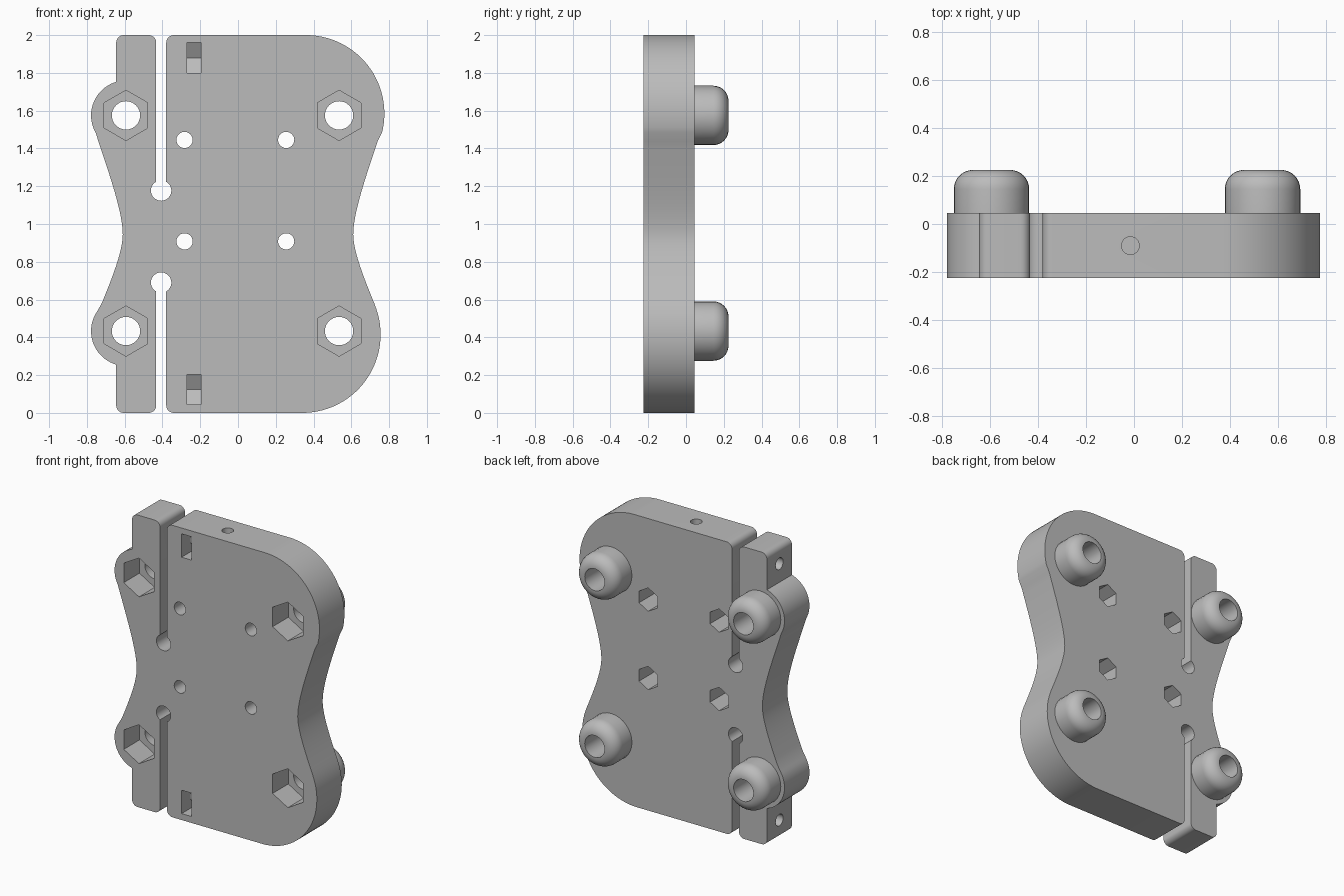
import bpy, bmesh
from math import sin, cos, radians, pi
from mathutils import Vector
from mathutils.geometry import interpolate_bezier

if "Cube" in bpy.data.objects:
    bpy.data.objects.remove(bpy.data.objects["Cube"], do_unlink=True)

FRONT, BACK, BOSS_TOP = -0.225, 0.045, 0.225
MID = (FRONT + BACK) / 2

grey = bpy.data.materials.new("plain grey")
grey.use_nodes = True
grey.diffuse_color = (0.5, 0.5, 0.5, 1)
grey.node_tree.nodes["Principled BSDF"].inputs["Base Color"].default_value = (0.5, 0.5, 0.5, 1)


def finish(name, bm):
    bmesh.ops.recalc_face_normals(bm, faces=bm.faces)
    mesh = bpy.data.meshes.new(name)
    bm.to_mesh(mesh)
    bm.free()
    mesh.materials.append(grey)
    obj = bpy.data.objects.new(name, mesh)
    bpy.context.collection.objects.link(obj)
    return obj


def prism(name, points, vec):
    """Extrude a closed 3D polygon along vec."""
    bm = bmesh.new()
    face = bm.faces.new([bm.verts.new(p) for p in points])
    ext = bmesh.ops.extrude_face_region(bm, geom=[face], use_keep_orig=True)
    moved = [g for g in ext["geom"] if isinstance(g, bmesh.types.BMVert)]
    bmesh.ops.translate(bm, verts=moved, vec=vec)
    return finish(name, bm)


def arc(cx, cz, r, a0, a1, n=8):
    return [(cx + r * cos(radians(a0 + (a1 - a0) * i / n)),
             cz + r * sin(radians(a0 + (a1 - a0) * i / n))) for i in range(n + 1)]


def waist(side):
    """Inner points of the concave side, from bottom to top."""
    mid = Vector((0.61, 0.945))
    low = interpolate_bezier(Vector((0.736, 0.545)), Vector((0.676, 0.69)), Vector((0.61, 0.85)), mid, 14)
    high = interpolate_bezier(mid, Vector((0.61, 1.065)), Vector((0.685, 1.275)), Vector((0.755, 1.485)), 14)
    return [(side * p.x, p.y) for p in low[1:] + high[1:-1]]


def ring(cx, cz, r, y, n, start=0.0):
    return [(cx + r * cos(start + 2 * pi * i / n), y, cz + r * sin(start + 2 * pi * i / n)) for i in range(n)]


# Plate outline, including the slots with round ends
SLOT, STRIP, C = -0.407, -0.593, 0.04
outline = (arc(-0.34, C, C, 180, 270)
           + arc(0.34, 0.415, 0.415, -90, 19, 28)
           + waist(1)
           + arc(0.36, 1.585, 0.415, -14, 90, 28)
           + arc(-0.34, 2 - C, C, 90, 180)
           + arc(SLOT, 1.177, 0.054, 60.6, -240.6, 28)
           + arc(-0.473, 2 - C, C, 0, 90)
           + arc(-0.605, 2 - C, C, 90, 180)
           + arc(STRIP, 1.575, 0.185, 106.3, 210, 20)
           + waist(-1)[::-1]
           + arc(STRIP, 0.433, 0.185, 146, 253.7, 20)
           + arc(-0.605, C, C, 180, 270)
           + arc(-0.473, C, C, 270, 360)
           + arc(SLOT, 0.69, 0.054, 240.6, -60.6, 28))
plate = prism("plate", [(x, FRONT, z) for x, z in outline], (0, BACK - FRONT, 0))

cutters = []


def cut(points, vec):
    cutters.append(prism("cutter", points, vec))


# Corner bolt holes with hexagonal pockets in the front
corners = [(x, z) for x in (STRIP, 0.535) for z in (0.433, 1.575)]
for x, z in corners:
    cut(ring(x, z, 0.075, -0.3, 32), (0, 0.5, 0))
    cut(ring(x, z, 0.133, -0.3, 6, pi / 6), (0, FRONT + 0.17 + 0.3, 0))

# Small holes with hexagonal pockets in the back
for x in (-0.283, 0.255):
    for z in (0.908, 1.445):
        cut(ring(x, z, 0.043, -0.3, 24), (0, 0.5, 0))
        cut(ring(x, z, 0.08, BACK - 0.17, 6, pi / 6), (0, 0.3, 0))

# Clamp screw holes across the slots, with pointed nut pockets
for z in (0.124, 1.88):
    cut([(-0.75, MID + 0.04 * cos(a * pi / 12), z + 0.04 * sin(a * pi / 12)) for a in range(24)],
        (0.65, 0, 0))
    nut = [(-0.3, -0.08), (MID + 0.046, -0.08), (MID + 0.092, 0), (MID + 0.046, 0.08), (-0.3, 0.08)]
    cut([(-0.27, y, z + dz) for y, dz in nut], (0.075, 0, 0))

# Blind hole in the top edge
cut([(-0.015 + 0.037 * cos(a * pi / 12), MID + 0.037 * sin(a * pi / 12), 2.1) for a in range(24)],
    (0, 0, -0.45))

# Apply the cuts
bpy.context.view_layer.objects.active = plate
for c in cutters:
    c.hide_render = True
    mod = plate.modifiers.new("cut", "BOOLEAN")
    mod.operation = "DIFFERENCE"
    mod.solver = "EXACT"
    mod.object = c
    bpy.ops.object.modifier_apply(modifier=mod.name)
for c in cutters:
    bpy.data.objects.remove(c, do_unlink=True)


def boss(name, x, z):
    """Hollow round foot with a rounded rim, turned about the y axis."""
    profile = [(0.157, BACK)] + arc(0.077, BOSS_TOP - 0.08, 0.08, 0, 90) + [(0.075, BOSS_TOP), (0.075, BACK)]
    bm = bmesh.new()
    verts = [bm.verts.new((x + r, y, z)) for r, y in profile]
    edges = [bm.edges.new(pair) for pair in zip(verts, verts[1:])]
    bmesh.ops.spin(bm, geom=verts + edges, cent=(x, 0, z), axis=(0, 1, 0), angle=2 * pi, steps=32)
    bmesh.ops.remove_doubles(bm, verts=bm.verts, dist=0.0005)
    return finish(name, bm)


# Four feet on the back
names = ("lower_right_foot", "upper_right_foot", "lower_left_foot", "upper_left_foot")
parts = [plate] + [boss(n, x, z) for n, (x, z) in zip(names, corners)]

# Smooth shading with sharp edges kept
bpy.ops.object.select_all(action="DESELECT")
for obj in parts:
    obj.select_set(True)
bpy.context.view_layer.objects.active = plate
bpy.ops.object.shade_smooth_by_angle(angle=radians(30))
